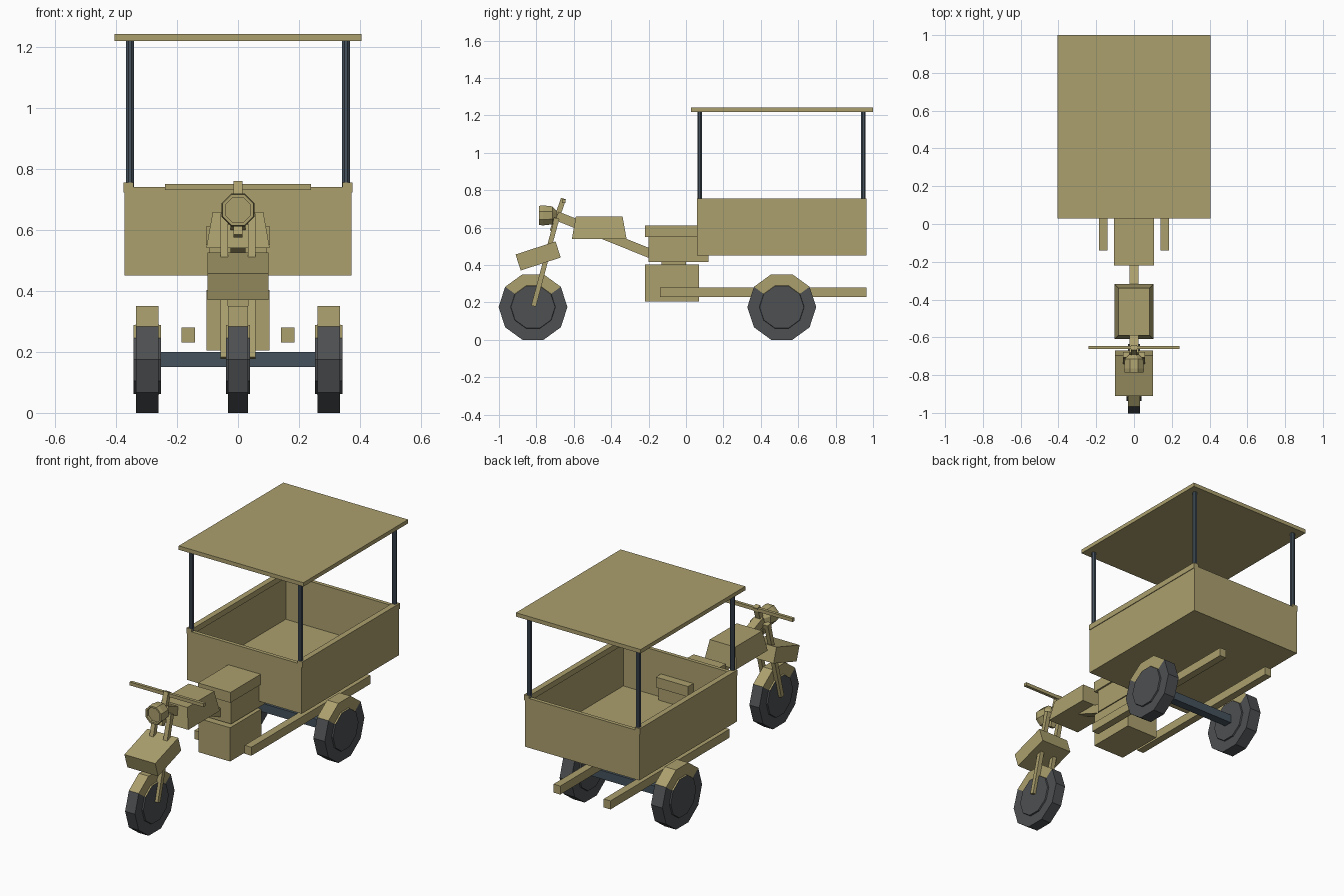
import bpy, bmesh, math
from mathutils import Vector, Matrix

if "Cube" in bpy.data.objects:
    bpy.data.objects.remove(bpy.data.objects["Cube"])


def material(name, rgb):
    m = bpy.data.materials.new(name)
    m.diffuse_color = (*rgb, 1)
    m.use_nodes = True
    m.node_tree.nodes["Principled BSDF"].inputs["Base Color"].default_value = m.diffuse_color
    return m


TAN = material("tan_paint", (0.41, 0.35, 0.155))
DARK = material("tyre_grey", (0.075, 0.08, 0.085))
STEEL = material("blue_steel", (0.06, 0.085, 0.11))


def finish(name, bm, *mats):
    bmesh.ops.recalc_face_normals(bm, faces=bm.faces)
    me = bpy.data.meshes.new(name)
    bm.to_mesh(me)
    bm.free()
    for m in mats:
        me.materials.append(m)
    ob = bpy.data.objects.new(name, me)
    bpy.context.collection.objects.link(ob)
    return ob


def box(name, x, y, z, mat=TAN, tilt=0.0, taper=0.0):
    """Box from (min, max) ranges; tilt about x, taper insets the top."""
    bm = bmesh.new()
    bmesh.ops.create_cube(bm, size=1)
    size = Vector((x[1] - x[0], y[1] - y[0], z[1] - z[0]))
    mid = Vector((sum(x), sum(y), sum(z))) / 2
    for v in bm.verts:
        top = v.co.z > 0
        v.co = Vector(a * b for a, b in zip(v.co, size))
        if top:
            v.co.x -= math.copysign(taper, v.co.x)
            v.co.y -= math.copysign(taper, v.co.y)
    bm.transform(Matrix.Translation(mid) @ Matrix.Rotation(tilt, 4, 'X'))
    return finish(name, bm, mat)


def bar(name, x, a, b, w, t, mat=TAN):
    """Square bar in the yz plane from a to b."""
    d = Vector((b[0] - a[0], b[1] - a[1]))
    cy, cz = (a[0] + b[0]) / 2, (a[1] + b[1]) / 2
    return box(name, (x - w / 2, x + w / 2), (cy - d.length / 2, cy + d.length / 2),
               (cz - t / 2, cz + t / 2), mat, math.atan2(d.y, d.x))


def lathe(name, profile, sides, axis, centre, phase, *mats):
    """Closed solid from (offset, radius) rings along x or y."""
    bm = bmesh.new()
    rings = []
    for off, r in profile:
        ring = []
        for i in range(sides):
            a = phase + math.tau * i / sides
            u, v = r * math.cos(a), r * math.sin(a)
            co = {'X': (off, u, v), 'Y': (u, off, v), 'Z': (u, v, off)}[axis]
            ring.append(bm.verts.new(Vector(co) + Vector(centre)))
        rings.append(ring)
    for p, q in zip(rings, rings[1:]):
        for i in range(sides):
            j = (i + 1) % sides
            bm.faces.new((p[i], p[j], q[j], q[i]))
    bm.faces.new(rings[0])
    bm.faces.new(rings[-1])
    return finish(name, bm, *mats)


# Ten-sided wheels with raised hub discs; upper rim faces are tan
def wheel(name, x, y, w):
    h = w + 0.008
    prof = [(-h, .118), (-w, .12), (-w, .184), (w, .184), (w, .12), (h, .118)]
    ob = lathe(name, prof, 10, 'X', (x, y, .175), 0, DARK, TAN)
    for p in ob.data.polygons:
        if p.center.z > 0.26:
            p.material_index = 1


wheel("front_wheel", 0, -.818, .032)
for s, side in ((-1, "left"), (1, "right")):
    wheel("rear_wheel_" + side, s * .297, .512, .037)
    # Chassis rails and fork legs
    box("chassis_rail_" + side, (s * .163 - .022, s * .163 + .022), (-.14, .965), (.23, .28))
    bar("fork_leg_" + side, s * .045, (-.815, .18), (-.69, .65), .026, .026)
    # Cargo side walls with top rails
    box("cargo_side_" + side, sorted((s * .35, s * .372)), (.06, .965), (.45, .74))
    box("cargo_top_rail_" + side, sorted((s * .343, s * .376)), (.06, .965), (.722, .755))
    # Roof posts
    for end, y in (("front", .073), ("rear", .948)):
        lathe(f"roof_post_{end}_{side}", [(.73, .0135), (1.225, .0135)], 8, 'Z',
              (s * .354, y, 0), math.pi / 8, STEEL)

# Rear axle
box("rear_axle", (-.27, .27), (.487, .537), (.15, .2), STEEL)

# Cargo tray and roof
box("cargo_floor", (-.37, .37), (.06, .965), (.45, .475))
box("cargo_front_wall", (-.37, .37), (.06, .082), (.45, .74))
box("cargo_rear_wall", (-.37, .37), (.943, .965), (.45, .74))
box("roof", (-.405, .405), (.028, 1.0), (1.218, 1.241))

# Engine housing and seat
box("engine_housing", (-.103, .103), (-.22, .07), (.205, .403))
box("engine_mount", (-.05, .05), (-.13, .0), (.40, .43))
box("seat_base", (-.095, .095), (-.2, .12), (.415, .555))
box("seat", (-.105, .105), (-.22, .13), (.55, .611))

# Frame tube and fuel tank
bar("frame_tube", 0, (-.69, .662), (-.15, .445), .05, .05)
box("fuel_tank", (-.104, .104), (-.61, -.318), (.54, .658), taper=.021)

# Steering: fork crown, stem, handlebar
box("fork_crown", (-.058, .058), (-.71, -.68), (.62, .65), tilt=-.26)
bar("steering_stem", 0, (-.715, .58), (-.655, .755), .03, .028)
box("handlebar", (-.24, .24), (-.663, -.645), (.73, .75))

# Front mudguard
box("front_mudguard", (-.1, .1), (-.903, -.678), (.403, .493), tilt=math.radians(18))

# Headlight
lathe("headlight", [(-.77, .045), (-.787, .045), (-.787, .055), (-.765, .058),
                    (-.715, .052), (-.69, .025)],
      8, 'Y', (0, 0, .665), math.pi / 8, TAN)
